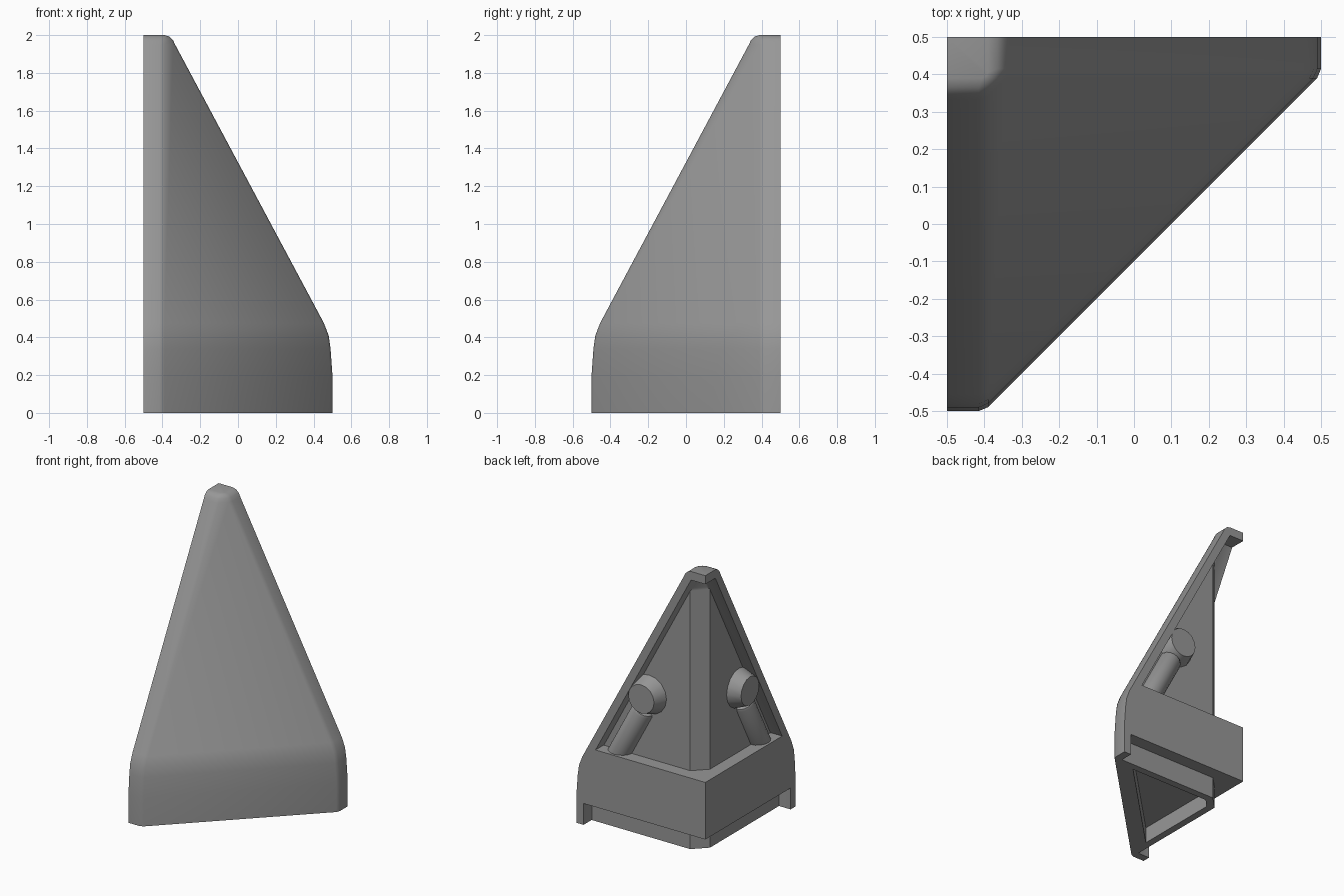
import bpy, bmesh
from mathutils import Vector

if "Cube" in bpy.data.objects:
    bpy.data.objects.remove(bpy.data.objects["Cube"])

grey = bpy.data.materials.new("dark_grey")
grey.diffuse_color = (0.31, 0.31, 0.31, 1)
grey.use_nodes = True
grey.node_tree.nodes["Principled BSDF"].inputs["Base Color"].default_value = grey.diffuse_color


def loft(name, sections):
    """Solid through a stack of (z, polygon) sections."""
    bm = bmesh.new()
    rings = [[bm.verts.new((x, y, z)) for x, y in poly] for z, poly in sections]
    for a, b in zip(rings, rings[1:]):
        for i in range(len(a)):
            j = (i + 1) % len(a)
            bm.faces.new((a[i], a[j], b[j], b[i]))
    bm.faces.new(rings[0])
    bm.faces.new(rings[-1])
    return finish(name, bm)


def finish(name, bm):
    bmesh.ops.recalc_face_normals(bm, faces=bm.faces)
    mesh = bpy.data.meshes.new(name)
    bm.to_mesh(mesh)
    bm.free()
    mesh.materials.append(grey)
    ob = bpy.data.objects.new(name, mesh)
    bpy.context.collection.objects.link(ob)
    return ob


def corner(s, out=0.5):
    """Right-angled footprint with a softened long side, reaching x = s and y = -s."""
    t = min(0.015, (s + 0.4) * 0.6)
    d = 0.7 * t
    return [(-out, out), (-out, -s), (-0.4 - t, -s), (-0.4 + d, -s + d),
            (s - d, 0.4 - d), (s, 0.4 + t), (s, out)]


def subtract(ob, cutter):
    mod = ob.modifiers.new("cut", 'BOOLEAN')
    mod.operation, mod.solver, mod.object = 'DIFFERENCE', 'EXACT', cutter
    bpy.context.view_layer.objects.active = ob
    bpy.ops.object.modifier_apply(modifier=mod.name)
    bpy.data.objects.remove(cutter)


def cone(name, p, q, r1, r2, sides, swap, tip=0.0):
    """Round part from p to q, swapped onto the other open side if asked."""
    p, q = Vector(p), Vector(q)
    bm = bmesh.new()
    bmesh.ops.create_cone(bm, cap_ends=True, segments=sides, radius1=r1,
                          radius2=r2, depth=(q - p).length)
    if tip:
        top = [e for e in bm.edges if all(v.co.z > 0 for v in e.verts)]
        bmesh.ops.bevel(bm, geom=top, offset=tip, segments=2, profile=0.5,
                        affect='EDGES')
    rot = (q - p).to_track_quat('Z', 'Y')
    for v in bm.verts:
        c = rot @ v.co + (p + q) / 2
        v.co = (-c.y, -c.x, c.z) if swap else c
    return finish(name, bm)


# sloped outer shell, solid at first
profile = [(0.5, 0), (0.5, 0.2), (0.49, 0.34), (0.48, 0.41), (0.455, 0.475),
           (-0.333, 1.95), (-0.345, 1.975), (-0.365, 1.993), (-0.39, 2.0)]
shell = loft("sloped_corner_shell", [(z, corner(s)) for s, z in profile])

# recesses above and below the block, leaving a chamfered core inside
core = [(-0.41, 0.32), (-0.32, 0.41), (0.8, 0.41), (0.8, -0.8), (-0.41, -0.8)]
for sections in ([(0.55, 0.352), (1.94, -0.389)], [(-0.1, 0.445), (0.15, 0.445)]):
    recess = loft("recess_cutter", [(z, corner(s, 0.6)) for z, s in sections])
    subtract(recess, loft("core_cutter", [(-0.3, core), (2.3, core)]))
    subtract(shell, recess)

# shallow hollow in the underside
hollow = [(-0.36, 0.3), (-0.3, 0.36), (0.31, 0.36), (-0.36, -0.31)]
subtract(shell, loft("hollow_cutter", [(-0.1, hollow), (0.11, hollow)]))

# a knob and a leaning rod in each open side
for swap, side in ((False, "back"), (True, "left")):
    cone(side + "_knob", (0, 0.40, 1.0), (0, 0.497, 1.0), 0.14, 0.10, 16, swap)
    cone(side + "_rod", (0.24, 0.41, 0.51), (0.035, 0.41, 0.895), 0.075, 0.075, 16,
         swap, tip=0.02)

# smooth the gentle bends, keep real edges sharp
for ob in bpy.context.collection.objects:
    ob.select_set(True)
bpy.context.view_layer.objects.active = shell
bpy.ops.object.shade_smooth_by_angle(angle=0.5)
